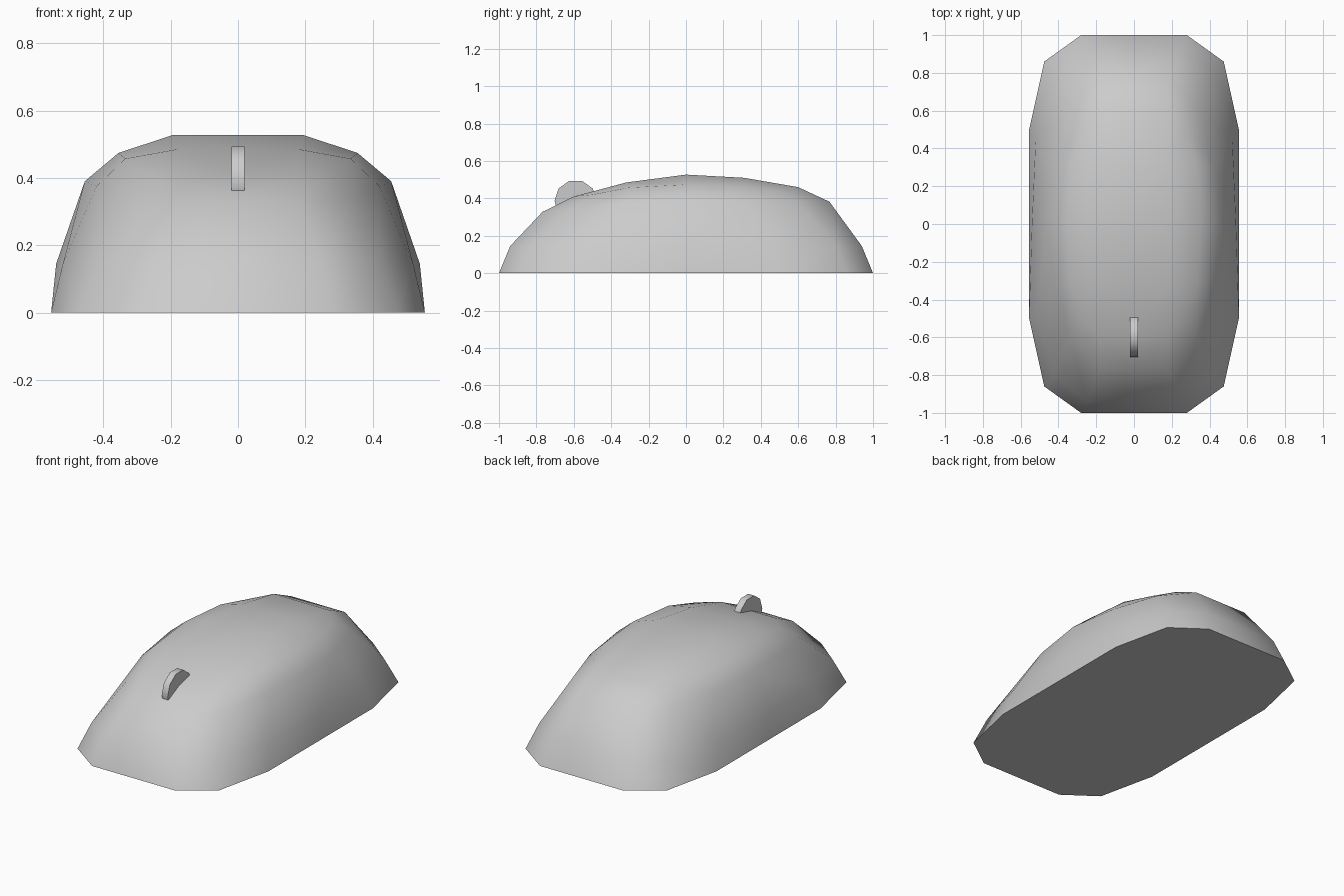
import bpy, bmesh, math

if "Cube" in bpy.data.objects:
    bpy.data.objects.remove(bpy.data.objects["Cube"])


def loop(plan, front_z, back_z):
    """Right half of a loop, front to back; plan runs from the end centre to the side centre."""
    front = [(x, -y, z) for (x, y), z in zip(plan, front_z)]
    back = [(x, y, z) for (x, y), z in zip(plan, back_z)]
    return front + back[-2::-1]


# Shell loops: base, lower side, shoulder, crown
loops = [
    loop([(0, 1), (.28, 1), (.475, .86), (.555, .5), (.555, 0)], [0] * 5, [0] * 5),
    loop([(0, .94), (.25, .94), (.425, .80), (.52, .46), (.54, 0)], [.145] * 5, [.145] * 5),
    loop([(0, .767), (.18, .767), (.335, .60), (.42, .32), (.455, 0)],
         [.328, .328, .34, .375, .39], [.382, .382, .375, .38, .39]),
    loop([(0, .6), (.18, .6), (.28, .50), (.335, .31), (.355, 0)],
         [.41, .41, .42, .457, .474], [.46, .46, .44, .464, .474]),
]

bm = bmesh.new()
rows = [[bm.verts.new(p) for p in l] for l in loops]
for lo, hi in zip(rows, rows[1:]):
    for i in range(8):
        bm.faces.new((lo[i], lo[i + 1], hi[i + 1], hi[i]))

# Top patch inside the crown loop
crown = rows[-1]
mid = [[bm.verts.new((x, y, z)) for x in (0, w)]
       for y, z, w in ((-.32, .485, .18), (0, .527, .195), (.31, .51, .18))]
grid = [crown[0:3]] + [m + [crown[3 + i]] for i, m in enumerate(mid)] + [crown[8:5:-1]]
for a, b in zip(grid, grid[1:]):
    for i in range(2):
        bm.faces.new((a[i], a[i + 1], b[i + 1], b[i]))

# Mirror to the left and close the flat underside
geom = bm.verts[:] + bm.edges[:] + bm.faces[:]
bmesh.ops.mirror(bm, geom=geom, axis='X', merge_dist=.0001)
bmesh.ops.remove_doubles(bm, verts=bm.verts[:], dist=.0001)
base_edges = [e for e in bm.edges if e.is_boundary]
bmesh.ops.contextual_create(bm, geom=base_edges)
bmesh.ops.recalc_face_normals(bm, faces=bm.faces[:])
mesh = bpy.data.meshes.new("shell")
bm.to_mesh(mesh)
bm.free()
shell = bpy.data.objects.new("shell", mesh)
bpy.context.collection.objects.link(shell)
bpy.ops.object.select_all(action='DESELECT')
bpy.context.view_layer.objects.active = shell
shell.select_set(True)
bpy.ops.object.shade_smooth_by_angle(angle=math.radians(50))

# Scroll wheel half sunk in the shell
bpy.ops.mesh.primitive_cylinder_add(vertices=10, radius=.113, depth=.04,
                                    location=(0, -.59, .386), rotation=(0, math.pi / 2, 0))
wheel = bpy.context.object
wheel.name = "scroll_wheel"
bpy.ops.object.shade_smooth_by_angle(angle=math.radians(40))
